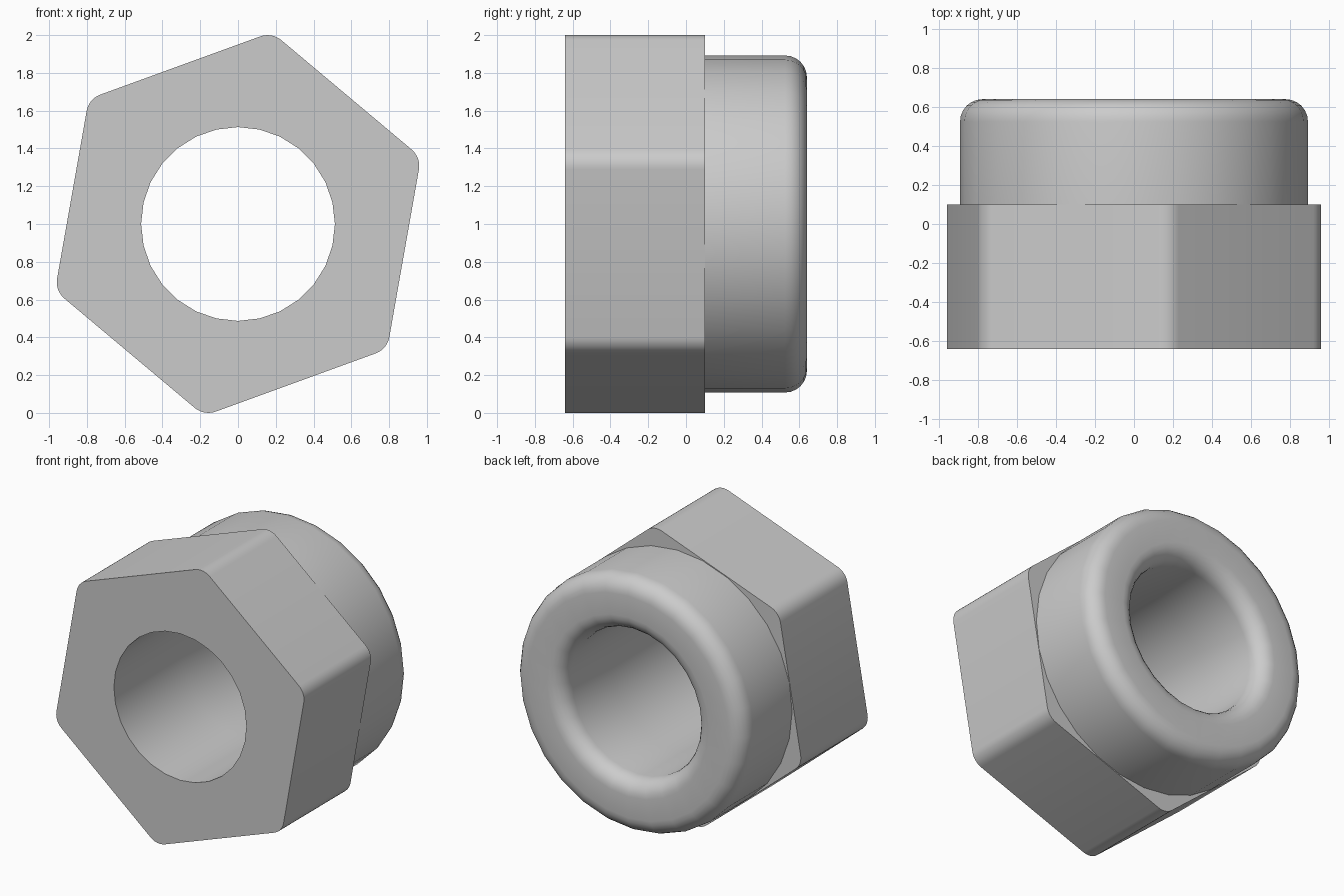
import bpy
import bmesh
from math import sin, cos, pi, radians, sqrt

cube = bpy.data.objects.get("Cube")
if cube:
    bpy.data.objects.remove(cube, do_unlink=True)

SEGMENTS = 28
BORE, COLLAR, FILLET = 0.513, 0.892, 0.115
FRONT, SHOULDER, BACK = -0.64, 0.10, 0.64

steel = bpy.data.materials.new("grey steel")
steel.use_nodes = True
colour = (0.6, 0.6, 0.6, 1)
steel.diffuse_color = colour
steel.node_tree.nodes["Principled BSDF"].inputs["Base Color"].default_value = colour


def finish(bm, name):
    bmesh.ops.recalc_face_normals(bm, faces=bm.faces)
    mesh = bpy.data.meshes.new(name)
    bm.to_mesh(mesh)
    bm.free()
    mesh.materials.append(steel)
    obj = bpy.data.objects.new(name, mesh)
    bpy.context.collection.objects.link(obj)
    bpy.ops.object.select_all(action='DESELECT')
    obj.select_set(True)
    bpy.context.view_layer.objects.active = obj
    bpy.ops.object.shade_smooth_by_angle(angle=radians(35))


def ring(bm, radius, y):
    return [bm.verts.new((radius * sin(2 * pi * i / SEGMENTS), y,
                          1 + radius * cos(2 * pi * i / SEGMENTS)))
            for i in range(SEGMENTS)]


def bridge(bm, a, b):
    for i in range(len(a)):
        j = (i + 1) % len(a)
        bm.faces.new((a[i], a[j], b[j], b[i]))


def loop_edges(bm, verts):
    return [bm.edges.get((verts[i - 1], verts[i])) or
            bm.edges.new((verts[i - 1], verts[i])) for i in range(len(verts))]


# Hexagonal head: rounded corners, pierced by the bore
bm = bmesh.new()
corner = 0.113
apothem = 0.893
centre = (apothem - corner) * 2 / sqrt(3)
outline = []
for k in range(6):
    a = radians(20 + 60 * k)
    for step in range(-3, 4):
        t = a + radians(10 * step)
        outline.append((centre * cos(a) + corner * cos(t),
                        1 + centre * sin(a) + corner * sin(t)))
outer = [[bm.verts.new((x, y, z)) for x, z in outline] for y in (FRONT, SHOULDER)]
inner = [ring(bm, BORE, y) for y in (FRONT, SHOULDER)]
bridge(bm, *outer)
bridge(bm, *inner)
for o, i in zip(outer, inner):
    bmesh.ops.triangle_fill(bm, use_beauty=True,
                            edges=loop_edges(bm, o) + loop_edges(bm, i))
finish(bm, "hex_head")

# Round collar: filleted at the rim and at the mouth of the bore
bm = bmesh.new()
profile = [(COLLAR, SHOULDER)]
steps = 6
for k in range(steps + 1):
    t = pi / 2 * k / steps
    profile.append((COLLAR - FILLET + FILLET * cos(t), BACK - FILLET + FILLET * sin(t)))
for k in range(steps + 1):
    t = pi / 2 * (1 + k / steps)
    profile.append((BORE + FILLET + FILLET * cos(t), BACK - FILLET + FILLET * sin(t)))
profile.append((BORE, SHOULDER))
rings = [ring(bm, r, y) for r, y in profile]
for a, b in zip(rings, rings[1:]):
    bridge(bm, a, b)
finish(bm, "collar")
